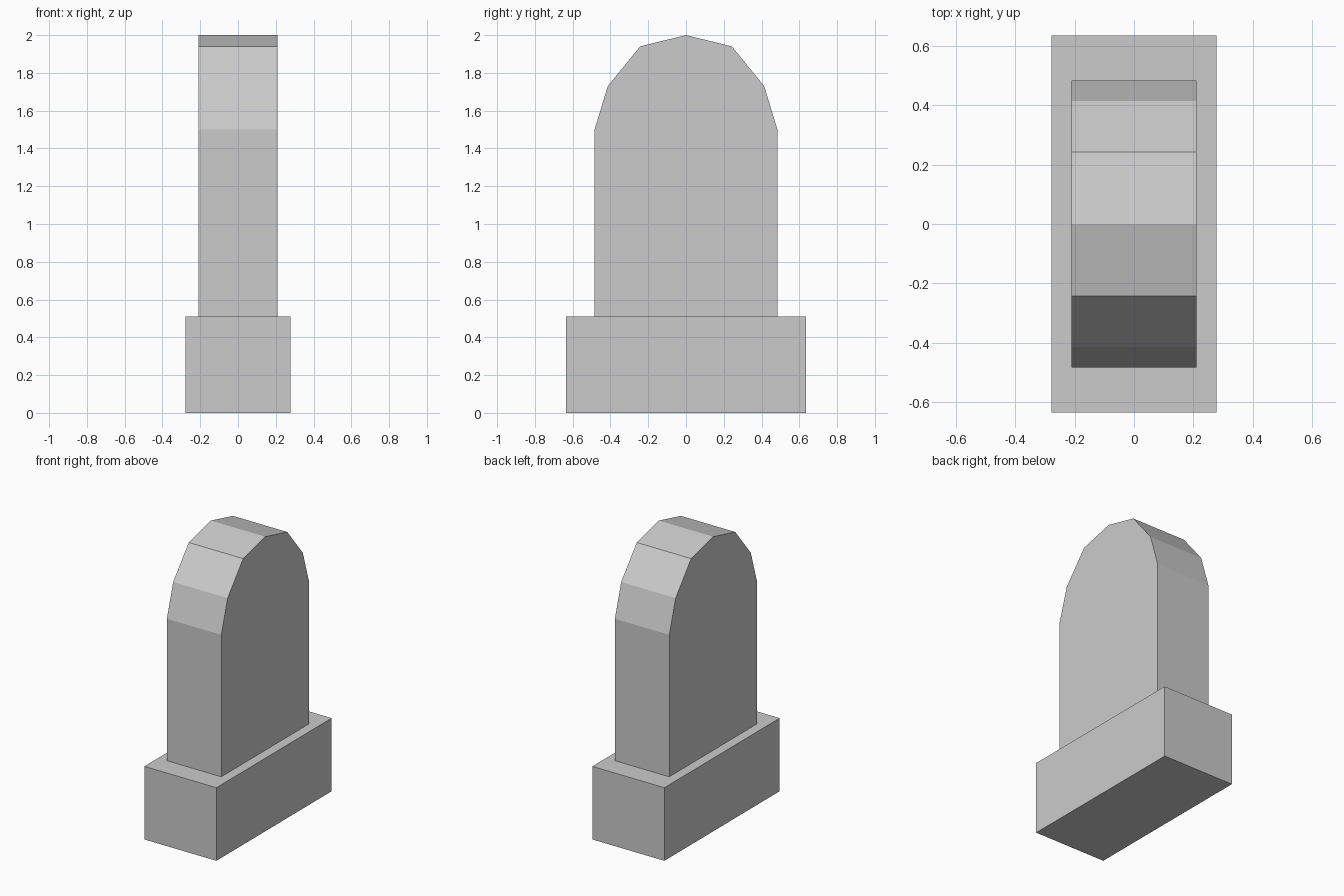
import bpy

if "Cube" in bpy.data.objects:
    bpy.data.objects.remove(bpy.data.objects["Cube"])


def extrude_profile(name, half_profile, half_depth):
    """Mirror a (y, z) half profile across y = 0 and extrude it along x."""
    outline = half_profile + [(-y, z) for y, z in reversed(half_profile) if y > 0]
    n = len(outline)
    verts = [(x, y, z) for x in (-half_depth, half_depth) for y, z in outline]
    faces = [tuple(reversed(range(n))), tuple(range(n, 2 * n))]
    faces += [(i, (i + 1) % n, (i + 1) % n + n, i + n) for i in range(n)]
    mesh = bpy.data.meshes.new(name)
    mesh.from_pydata(verts, [], faces)
    mesh.update()
    obj = bpy.data.objects.new(name, mesh)
    bpy.context.collection.objects.link(obj)
    return obj


BASE_TOP = 0.51

# Rectangular plinth
extrude_profile("plinth", [(0.635, 0), (0.635, BASE_TOP)], 0.278)

# Upright slab with a faceted arched top
extrude_profile("headstone_slab",
                [(0.484, BASE_TOP), (0.484, 1.5), (0.414, 1.73),
                 (0.243, 1.94), (0, 2.0)], 0.21)
